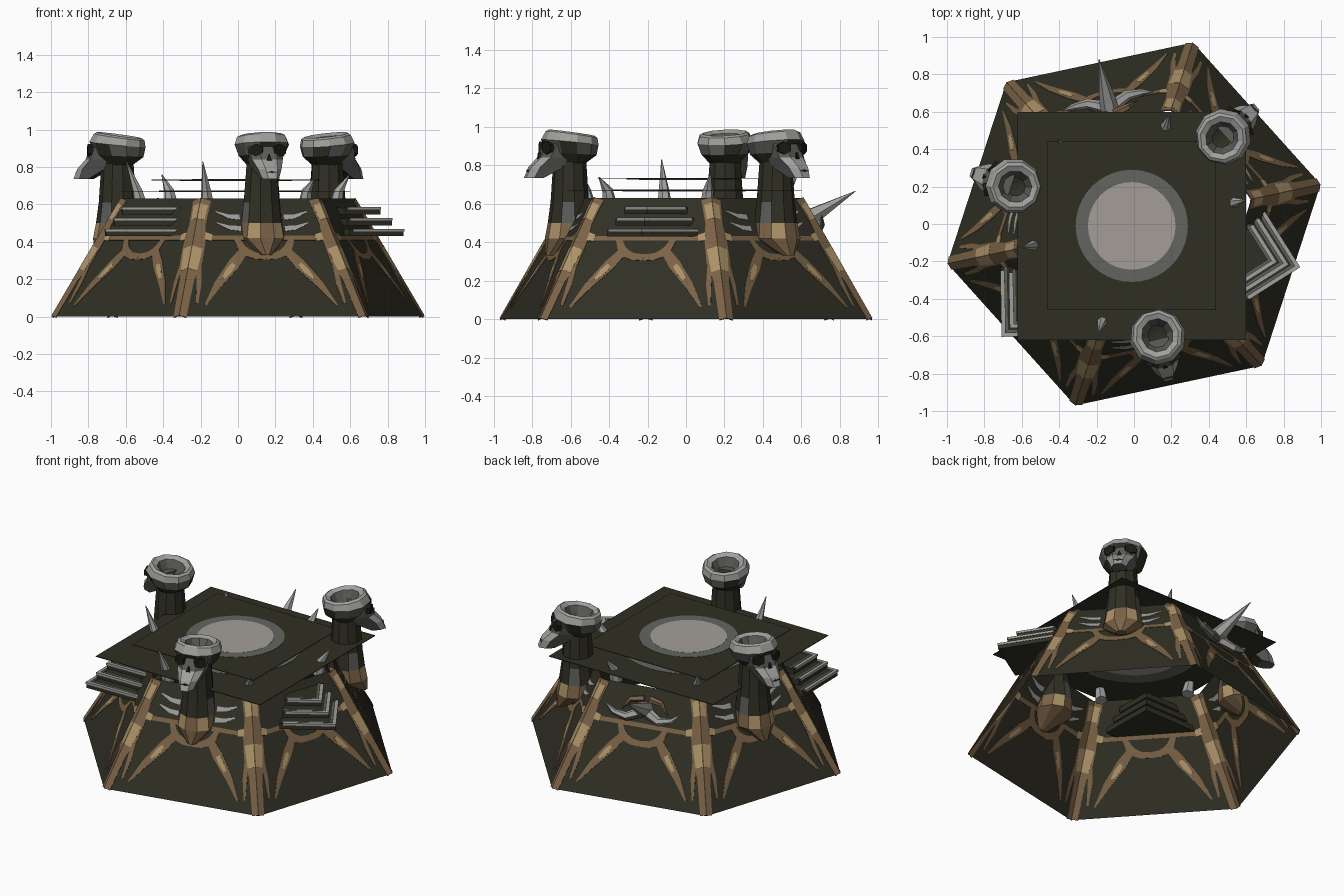
import bpy, bmesh, math
from mathutils import Vector, Matrix

if "Cube" in bpy.data.objects:
    bpy.data.objects.remove(bpy.data.objects["Cube"])

# Flat colours, given as display values and converted to linear
def colour(name, *rgb):
    m = bpy.data.materials.new(name)
    lin = [((c / 255 + 0.055) / 1.055) ** 2.4 for c in rgb] + [1]
    m.diffuse_color = lin
    m.use_nodes = True
    m.node_tree.nodes["Principled BSDF"].inputs["Base Color"].default_value = lin
    return m

MATS = [colour("dark olive", 48, 47, 36), colour("brown", 122, 98, 70),
        colour("tan", 172, 146, 104), colour("mid grey", 92, 94, 90),
        colour("light grey", 160, 160, 157), colour("pale disc", 163, 158, 152),
        colour("disc ring", 99, 101, 96), colour("near black", 28, 26, 20)]
DARK, BROWN, TAN, MID, LIGHT, PALE, RING, BLACK = range(8)

def finish(name, bm, fix=True):
    if fix:
        bmesh.ops.recalc_face_normals(bm, faces=bm.faces)
    me = bpy.data.meshes.new(name)
    bm.to_mesh(me)
    bm.free()
    for m in MATS:
        me.materials.append(m)
    ob = bpy.data.objects.new(name, me)
    bpy.context.collection.objects.link(ob)
    return ob

# Join rings of points; mats holds a colour, or a rule of (segment, side)
def loft(bm, rings, mat, caps=True):
    rule = mat if callable(mat) else lambda i, j: mat
    vs = [[bm.verts.new(p) for p in r] for r in rings]
    n = len(vs[0])
    for i in range(len(vs) - 1):
        for j in range(n):
            k = (j + 1) % n
            f = bm.faces.new((vs[i][j], vs[i][k], vs[i + 1][k], vs[i + 1][j]))
            f.material_index = rule(i, j)
    if caps:
        for i, r in ((0, vs[0]), (len(vs) - 2, vs[-1])):
            bm.faces.new(r).material_index = rule(i, 0)

def circle(n, r, z, turn=0):
    return [Vector((r * math.cos(turn + math.tau * i / n),
                    r * math.sin(turn + math.tau * i / n), z)) for i in range(n)]

# Hull: open six-sided shell
TAPER, TOP = 0.59, 0.63
TURN = math.radians(12)
shrink = lambda z: 1 - TAPER * z
half = lambda z: 0.51 * shrink(z)
bm = bmesh.new()
loft(bm, [circle(6, 1.02 * shrink(z), z, TURN) for z in (0, TOP)], DARK, False)
finish("hull", bm)

# Painted ribbons straddling the hull wall, seen from inside and outside
def on_wall(k, u, z, off):
    t = math.radians(42 + 60 * k)
    r = 0.883 * shrink(z) + off * 0.887
    return Vector((r * math.cos(t) - u * math.sin(t),
                   r * math.sin(t) + u * math.cos(t), z + off * 0.46))

def ribbon(bm, k, pts, mat, lift=0.003):
    rings = []
    for i, (u, z, w) in enumerate(pts):
        a, b = pts[max(i - 1, 0)], pts[min(i + 1, len(pts) - 1)]
        d = Vector((b[0] - a[0], b[1] - a[1])).normalized() * w
        l, r = (u - d.y, z + d.x), (u + d.y, z - d.x)
        rings.append([on_wall(k, *l, lift), on_wall(k, *r, lift),
                      on_wall(k, *r, -lift), on_wall(k, *l, -lift)])
    loft(bm, rings, mat)

def edge(s, *pts):
    return [(s * (half(z) - inset), z, w) for inset, z, w in pts]

for k in range(6):
    bm = bmesh.new()
    ribbon(bm, k, [(-half(.42), .42, .012), (half(.42), .42, .012)], BROWN)
    for s in (-1, 1):
        ribbon(bm, k, edge(s, (.028, .625, .028), (.025, .5, .025), (.033, .42, .033),
                           (.035, .3, .035), (.022, .2, .022), (.02, 0, .02)), BROWN)
        ribbon(bm, k, edge(s, (.05, .3, .014), (.075, .18, .014), (.085, .07, .006)), BROWN)
        ribbon(bm, k, edge(s, (.022, .6, .022), (.02, .52, .02)), TAN, .004)
        ribbon(bm, k, edge(s, (.03, .37, .03), (.026, .25, .024)), TAN, .004)
        ribbon(bm, k, edge(s, (.06, .43, .02), (.1, .42, .018)), TAN, .004)
        ribbon(bm, k, [(s * u, z, w) for u, z, w in
               ((.15, .415, .016), (.12, .35, .024), (.06, .325, .018), (0, .32, .016))], BROWN)
        ribbon(bm, k, [(s * u, z, w) for u, z, w in
               ((.1, .37, .02), (.18, .28, .03), (.28, .17, .02), (.36, .06, .005))], BROWN)
        ribbon(bm, k, [(s * u, z, w) for u, z, w in
               ((.18, .28, .012), (.21, .245, .016), (.245, .205, .008))], TAN, .004)
        # Grey ribs flanking each neck
        if k % 2 == 0:
            for z in (.47, .53):
                ribbon(bm, k, [(s * u, z + dz, w) for u, dz, w in
                       ((.12, 0, .014), (.18, .004, .011), (.25, .03, .003))], LIGHT)
    finish("wall_markings", bm)

# Two floating square covers, each with a painted disc
def cover(name, size, z, disc):
    bm = bmesh.new()
    loft(bm, [circle(4, size * math.sqrt(2), h, math.pi / 4) for h in (z - .002, z + .002)], DARK)
    for r, t, mat in ((disc, .004, RING), (disc * .78, .005, PALE)):
        loft(bm, [circle(40, r, h) for h in (z - t, z + t)], mat)
    ob = finish(name, bm)
    ob.location = (-.012, -.01, 0)

cover("lower_cover", .61, .67, .41)
cover("upper_cover", .45, .73, .30)

# Tapered spike bent along a few points
def spike(bm, pts, n=6, mat=LIGHT):
    rings = []
    for i, (p, r) in enumerate(pts):
        a, b = pts[max(i - 1, 0)][0], pts[min(i + 1, len(pts) - 1)][0]
        q = (Vector(b) - Vector(a)).to_track_quat('Z', 'Y')
        rings.append([Vector(p) + q @ c for c in circle(n, r, 0)])
    loft(bm, rings, mat)

def polar(deg, r, z, side=0):
    t = math.radians(deg)
    return Vector((r * math.cos(t) - side * math.sin(t), r * math.sin(t) + side * math.cos(t), z))

for k, tip in enumerate((.76, .75, .76, .83, .83, .74)):
    bm = bmesh.new()
    d = 12 + 60 * k
    spike(bm, [(polar(d, .53, .58), .04), (polar(d, .55, .67), .028), (polar(d, .61, tip), .002)])
    finish("rim_spike", bm)

# Horned ornament at the back
bm = bmesh.new()
spike(bm, [(polar(102, .56, .49), .05), (polar(102, .68, .54), .045), (polar(102, .9, .665), .002)])
for s in (-1, 1):
    spike(bm, [(polar(102, .64, .50, s * .02), .035), (polar(102, .68, .47, s * .11), .028),
               (polar(102, .68, .49, s * .19), .018), (polar(102, .67, .54, s * .25), .002)], 6,
          lambda i, j: MID if j > 3 else LIGHT)
    spike(bm, [(polar(102, .6, .57, s * .02), .022), (polar(102, .62, .565, s * .1), .018),
               (polar(102, .64, .5, s * .15), .003)], 5, BROWN)
finish("back_horns", bm)

# Stepped corner plates: dark slabs with grey borders
def corner_stack(name, corner, direction, la, lb):
    bm = bmesh.new()
    a = Vector((*direction, 0)).normalized()
    b = Vector((-a.y, a.x, 0))
    if b.dot(Vector((*corner, 0))) > 0:
        b = -b
    for i in range(3):
        c = Vector((*corner, .43 + .058 * i)) + (a + b) * (.045 * i)
        A, B = a * (la - .06 * i), b * (lb - .06 * i)
        up = Vector((0, 0, .036))
        slab = [c, c + A, c + A + B, c + B]
        loft(bm, [slab, [p + up for p in slab]], DARK)
        for inset, w, mat in ((0, .02, LIGHT), (.02, .012, MID)):
            o = c + (a + b) * inset
            i2 = o + (a + b) * w
            L = [o, o + A * .95, o + A * .95 + b * w, i2, o + B * .95 + a * w, o + B * .95]
            lo = up * (.7 if mat == LIGHT else .9)
            out = (a + b) * (-.003 if mat == LIGHT else 0)
            loft(bm, [[p + lo + out for p in L], [p + up * 1.1 + out for p in L]], mat)
    finish(name, bm)

corner_stack("right_corner_plates", (.885, -.23), (-.19, .30), .37, .34)
corner_stack("left_corner_plates", (-.705, -.6), (1, .02), .43, .37)

# Skulls on necks; local x points outward
SIDES = 10
def oval(z, rf, rs, off, tilt=0):
    return [Vector((off + rf * math.cos(math.tau * (j + .5) / SIDES),
                    rs * math.sin(math.tau * (j + .5) / SIDES),
                    z + tilt * rf * math.cos(math.tau * (j + .5) / SIDES))) for j in range(SIDES)]

def neck_rule(i, j):
    if i < 2:
        return TAN if i == 1 and j % 5 in (0, 3) else BROWN
    return MID if i == 2 and j % 3 == 1 else DARK

def skull_rule(i, j):
    if i == 1:
        return DARK if j % 4 == 1 else MID
    return (DARK, MID, LIGHT, LIGHT, LIGHT, MID, DARK)[i]

def patch(bm, centre, yaw, ry, rz, mat, n=6):
    q = Matrix.Rotation(yaw, 3, 'Z')
    rings = [[Vector(centre) + q @ Vector((x, p.x * ry, p.y * rz)) for p in circle(n, 1, 0, math.pi / 2)]
             for x in (-.02, .006)]
    loft(bm, rings, mat)

for name, pos in (("front", (.125, -.595)), ("back_right", (.47, .46)), ("left", (-.635, .20))):
    turn = math.radians({"front": -76, "back_right": 42, "left": 162}[name])
    place = Matrix.Translation((*pos, 0)) @ Matrix.Rotation(turn, 4, 'Z')
    bm = bmesh.new()
    loft(bm, [oval(.33, .03, .03, .11), oval(.42, .12, .125, .02), oval(.5, .115, .112, .01),
              oval(.61, .1, .1, .01), oval(.84, .085, .082, .01)], neck_rule)
    finish(name + "_neck", bm).matrix_world = place

    bm = bmesh.new()
    loft(bm, [oval(.81, .07, .08, 0), oval(.86, .13, .125, 0, .06), oval(.92, .15, .15, .01, .1),
              oval(.96, .135, .135, 0, .14), oval(.97, .12, .115, 0, .14),
              oval(.955, .09, .085, 0, .14), oval(.88, .055, .05, 0), oval(.87, .02, .02, 0)],
         skull_rule)
    # Face and jaw
    rings = []
    for z, back, front, w in ((.91, .02, .145, .1), (.84, .04, .175, .085),
                              (.79, .06, .225, .065), (.735, .16, .25, .045)):
        rings.append([Vector((x, y, z)) for x, y in
                      ((back, -w), (front - .04, -w), (front, -w * .5),
                       (front, w * .5), (front - .04, w), (back, w))])
    loft(bm, rings, lambda i, j: MID if j in (0, 4) or i == 0 else DARK if j == 5 else LIGHT)
    for s in (-1, 1):
        patch(bm, (.15, s * .066, .89), s * .4, .04, .034, BLACK)
    patch(bm, (.175, 0, .838), 0, .022, .03, BLACK, 3)
    patch(bm, (.232, 0, .772), 0, .028, .006, DARK, 4)
    finish(name + "_skull", bm).matrix_world = place
